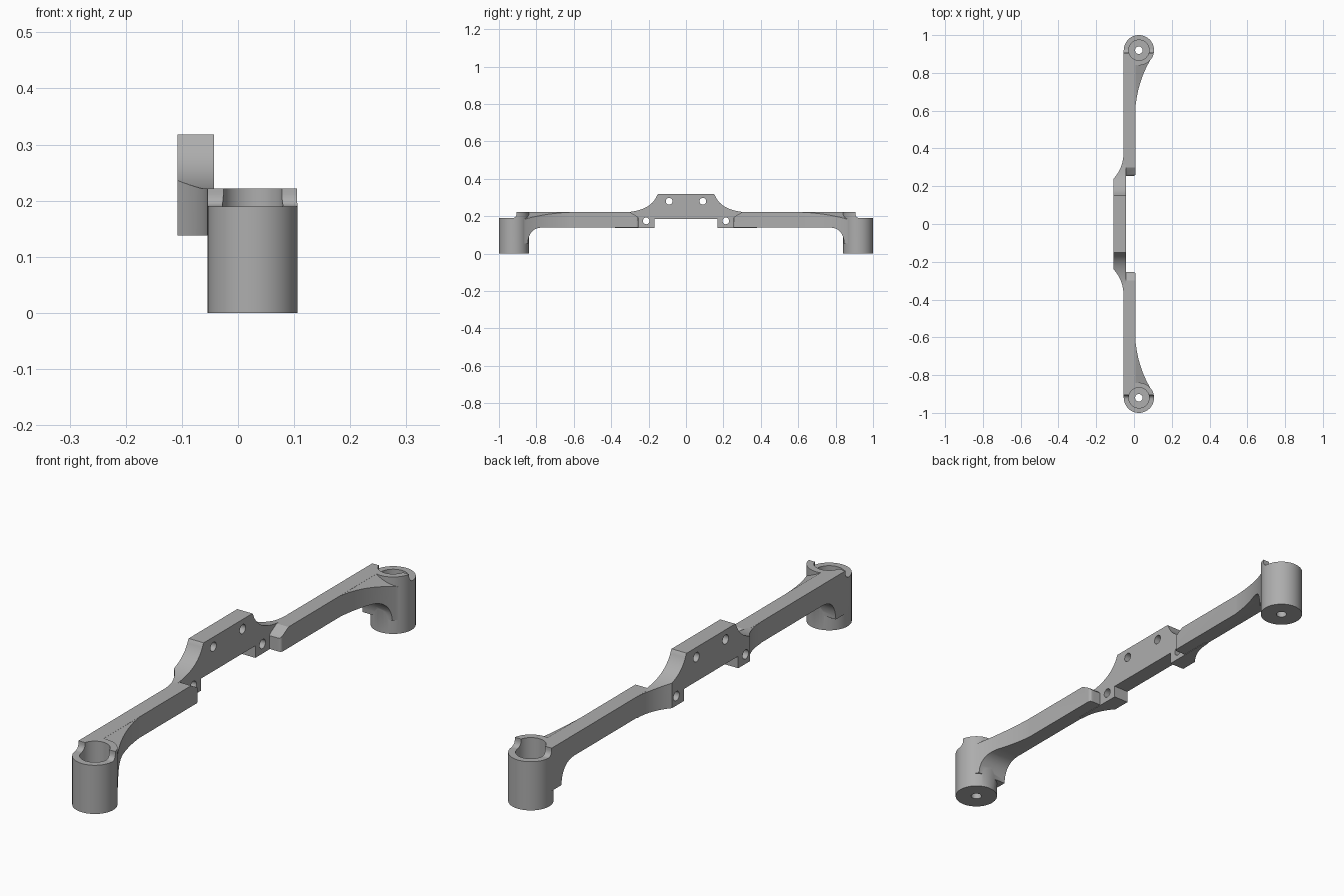
import bpy, bmesh, math
from mathutils import Vector

cube = bpy.data.objects.get("Cube")
if cube:
    bpy.data.objects.remove(cube, do_unlink=True)

grey = bpy.data.materials.new("plain grey")
grey.use_nodes = True
COLOR = (0.42, 0.42, 0.42, 1)
grey.diffuse_color = COLOR
grey.node_tree.nodes["Principled BSDF"].inputs["Base Color"].default_value = COLOR


def bend(a, c, b, n=14):
    """Points on a quadratic curve from a to b, pulled towards c."""
    a, b, c = Vector(a), Vector(b), Vector(c)
    ts = [i / n for i in range(n + 1)]
    return [tuple(a * (1 - t) ** 2 + c * 2 * t * (1 - t) + b * t * t) for t in ts]


def circle(u, v, r, n=64):
    return [(u + r * math.cos(math.tau * i / n), v + r * math.sin(math.tau * i / n))
            for i in range(n)]


def prism(name, axis, pts, lo, hi):
    """Extrude a flat outline along an axis, from lo to hi."""
    place = {"x": lambda p: (lo, p[0], p[1]),
             "y": lambda p: (p[0], lo, p[1]),
             "z": lambda p: (p[0], p[1], lo)}[axis]
    bm = bmesh.new()
    face = bm.faces.new([bm.verts.new(place(p)) for p in pts])
    ext = bmesh.ops.extrude_face_region(bm, geom=[face])
    step = Vector([hi - lo if a == axis else 0 for a in "xyz"])
    bmesh.ops.translate(bm, vec=step,
                        verts=[g for g in ext["geom"] if isinstance(g, bmesh.types.BMVert)])
    bmesh.ops.recalc_face_normals(bm, faces=bm.faces[:])
    mesh = bpy.data.meshes.new(name)
    bm.to_mesh(mesh)
    bm.free()
    mesh.materials.append(grey)
    ob = bpy.data.objects.new(name, mesh)
    bpy.context.collection.objects.link(ob)
    return ob


def apply(ob, mod):
    bpy.context.view_layer.objects.active = ob
    bpy.ops.object.modifier_apply(modifier=mod.name)


def combine(ob, other, operation):
    mod = ob.modifiers.new("combine", "BOOLEAN")
    mod.operation, mod.solver, mod.object = operation, "EXACT", other
    apply(ob, mod)
    bpy.data.objects.remove(other, do_unlink=True)


def finish(ob):
    bpy.ops.object.select_all(action="DESELECT")
    ob.select_set(True)
    bpy.context.view_layer.objects.active = ob
    bpy.ops.object.shade_smooth_by_angle(angle=math.radians(28))


# Centre plate: side outline, trimmed by a plan outline that flows into the arms
half = ([(0.15, 0.318)] + bend((0.153, 0.315), (0.185, 0.23), (0.32, 0.2215))
        + [(0.38, 0.2215), (0.38, 0.138), (0.168, 0.138), (0.168, 0.185)])
side = half + [(-y, z) for y, z in reversed(half)]
plate = prism("centre_plate", "x", side, -0.2, -0.043)
flow = bend((-0.108, 0.24), (-0.055, 0.30), (-0.055, 0.38))
plan = flow + [(-0.03, 0.38), (-0.03, -0.38)] + [(x, -y) for x, y in reversed(flow)]
combine(plate, prism("plan_cutter", "z", plan, 0, 0.5), "INTERSECT")
for y, z in ((0.09, 0.28), (0.213, 0.175)):
    for s in (1, -1):
        combine(plate, prism("hole", "x", circle(s * y, z, 0.018, 32), -0.3, 0.1), "DIFFERENCE")
finish(plate)

# Arm with a sloped inner end and a rounded drop into the boss
BX, BY = 0.026, 0.92
under = bend((0.765, 0.14), (0.842, 0.138), (0.846, 0.055))
profile = ([(0.255, 0.14), (0.255, 0.192), (0.262, 0.2), (0.30, 0.222), (BY, 0.222),
            (BY, 0.055)] + under[::-1])
arm = prism("arm_and_boss", "x", profile, -0.0545, 0.1)
arm_plan = ([(-0.1, 0.2), (-0.015, 0.2), (-0.015, 0.255)]
            + bend((-0.004, 0.255), (0.008, 0.255), (0.008, 0.268), 6)
            + [(0.008, BY + 0.05), (-0.1, BY + 0.05)])
combine(arm, prism("arm_plan", "z", arm_plan, 0, 0.5), "INTERSECT")

# Gusset sweeping from the arm to the boss, its top falling away from the arm
gusset = prism("gusset", "x", profile, -0.02, 0.15)
sweep = bend((0.008, 0.62), (0.022, 0.77), (0.1, 0.89))
combine(gusset, prism("sweep", "z", sweep + [(0.05, BY), (0, BY), (0, 0.62)], 0, 0.5),
        "INTERSECT")
slope = [(-0.01, 0), (0.15, 0), (0.15, 0.151), (0.008, 0.2215), (-0.01, 0.2215)]
combine(gusset, prism("slope", "y", slope, 0.5, 1), "INTERSECT")
combine(arm, gusset, "UNION")

# Boss with a lowered outer rim, counterbore and screw hole
combine(arm, prism("boss", "z", circle(BX, BY, 0.08, 96), 0, 0.222), "UNION")
rim = [(0.906, 0.3)] + bend((0.906, 0.212), (0.908, 0.19), (0.93, 0.19), 8) \
    + [(1.1, 0.19), (1.1, 0.3)]
combine(arm, prism("rim_cutter", "x", rim, -0.2, 0.2), "DIFFERENCE")
combine(arm, prism("counterbore", "z", circle(BX, BY, 0.054), 0.08, 0.4), "DIFFERENCE")
combine(arm, prism("screw_hole", "z", circle(BX, BY, 0.02, 32), -0.1, 0.2), "DIFFERENCE")

# Same arm at the other end
mirror = arm.modifiers.new("mirror", "MIRROR")
mirror.use_axis = (False, True, False)
apply(arm, mirror)
finish(arm)
